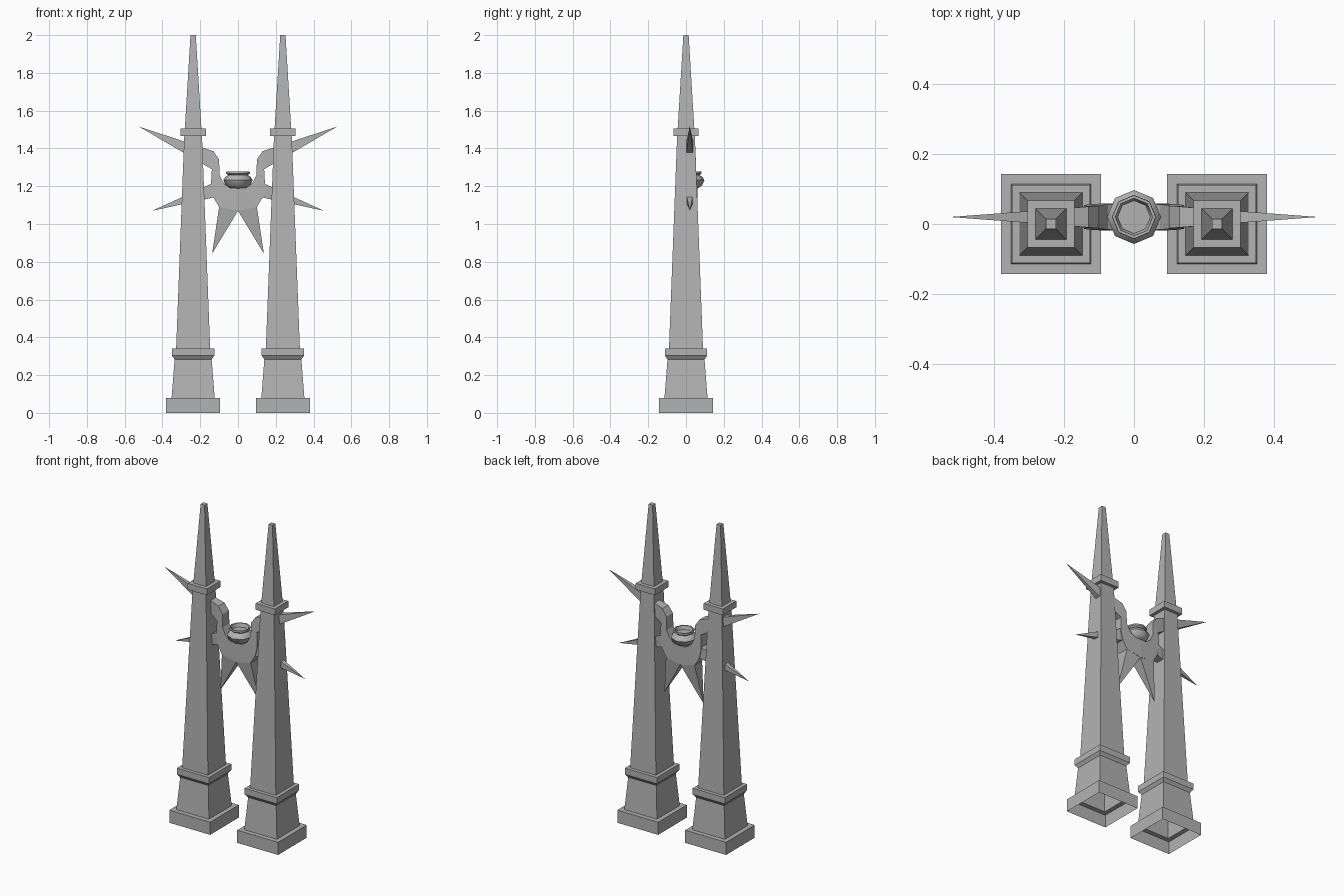
import bpy, bmesh, math

if "Cube" in bpy.data.objects:
    bpy.data.objects.remove(bpy.data.objects["Cube"])

stone = bpy.data.materials.new("grey_stone")
stone.diffuse_color = (0.45, 0.45, 0.45, 1)
stone.use_nodes = True
stone.node_tree.nodes["Principled BSDF"].inputs["Base Color"].default_value = stone.diffuse_color
Y = 0.02  # depth centre of the bracket and bowl


def finish(bm, name):
    bmesh.ops.remove_doubles(bm, verts=bm.verts, dist=1e-5)
    bmesh.ops.recalc_face_normals(bm, faces=bm.faces)
    me = bpy.data.meshes.new(name)
    bm.to_mesh(me)
    bm.free()
    me.materials.append(stone)
    ob = bpy.data.objects.new(name, me)
    bpy.context.collection.objects.link(ob)
    return ob


def lathe(name, profile, sides, cx, cy, turn=0.0, cap_start=False):
    """Stack of polygon rings (radius, z), capped at the end."""
    bm = bmesh.new()
    rings = []
    for r, z in profile:
        rings.append([bm.verts.new((cx + r * math.cos(turn + math.tau * i / sides),
                                    cy + r * math.sin(turn + math.tau * i / sides), z))
                      for i in range(sides)])
    for a, b in zip(rings, rings[1:]):
        for i in range(sides):
            j = (i + 1) % sides
            bm.faces.new((a[i], a[j], b[j], b[i]))
    bm.faces.new(rings[-1])
    if cap_start:
        bm.faces.new(rings[0][::-1])
    return finish(bm, name)


def section(bm, inner, outer, t):
    """Four corners of a bracket cross-section."""
    return [bm.verts.new((p[0], Y + s * t, p[1]))
            for p, s in ((inner, -1), (inner, 1), (outer, 1), (outer, -1))]


def spike(name, a, b, t, tip, side):
    bm = bmesh.new()
    q = section(bm, (a[0] * side, a[1]), (b[0] * side, b[1]), t)
    v = bm.verts.new((tip[0] * side, Y, tip[1]))
    bm.faces.new(q)
    for i in range(4):
        bm.faces.new((q[i], q[(i + 1) % 4], v))
    finish(bm, name)


# Obelisk profile: half width, height (open underneath)
pillar = [(0.143, 0), (0.143, 0.08), (0.114, 0.08), (0.098, 0.283), (0.112, 0.303),
          (0.112, 0.342), (0.09, 0.342), (0.047, 1.465), (0.067, 1.465),
          (0.067, 1.505), (0.044, 1.505), (0.014, 2.0)]

# Bracket stations on the +x side: inner edge, outer edge, half thickness
stations = [((0.19, 1.405), (0.19, 1.32), 0.025),
            ((0.13, 1.385), (0.138, 1.29), 0.030),
            ((0.10, 1.342), (0.140, 1.275), 0.032),
            ((0.098, 1.26), (0.143, 1.20), 0.034),
            ((0.075, 1.215), (0.13, 1.14), 0.036),
            ((0.04, 1.19), (0.10, 1.09), 0.038),
            ((0.0, 1.19), (0.0, 1.07), 0.040)]

for side, label in ((-1, "left"), (1, "right")):
    lathe(label + "_obelisk", [(h * math.sqrt(2), z) for h, z in pillar],
          4, 0.2375 * side, 0, math.pi / 4)
    # Spikes: upper horn, lower side, bottom
    spike(label + "_upper_spike", (0.19, 1.405), (0.19, 1.32), 0.025, (0.527, 1.517), side)
    spike(label + "_lower_spike", (0.143, 1.212), (0.13, 1.14), 0.030, (0.455, 1.07), side)
    spike(label + "_bottom_spike", (0.10, 1.09), (0.0, 1.07), 0.038, (0.137, 0.843), side)

# Crescent bracket swept through mirrored stations
bm = bmesh.new()
path = [((-a[0], a[1]), (-b[0], b[1]), t) for a, b, t in stations] + stations[-2::-1]
secs = [section(bm, *s) for s in path]
for p, q in zip(secs, secs[1:]):
    for i in range(4):
        j = (i + 1) % 4
        bm.faces.new((p[i], p[j], q[j], q[i]))
finish(bm, "crescent_bracket")

# Eight-sided bowl with rim and sunken inside
bowl = lathe("bowl", [(0.042, 1.188), (0.066, 1.205), (0.077, 1.232), (0.066, 1.25),
                      (0.052, 1.259), (0.063, 1.268), (0.062, 1.278), (0.054, 1.278),
                      (0.047, 1.255)], 8, 0, Y, 0, True)
bpy.context.view_layer.objects.active = bowl
bowl.select_set(True)
bpy.ops.object.shade_smooth_by_angle(angle=math.radians(50))
